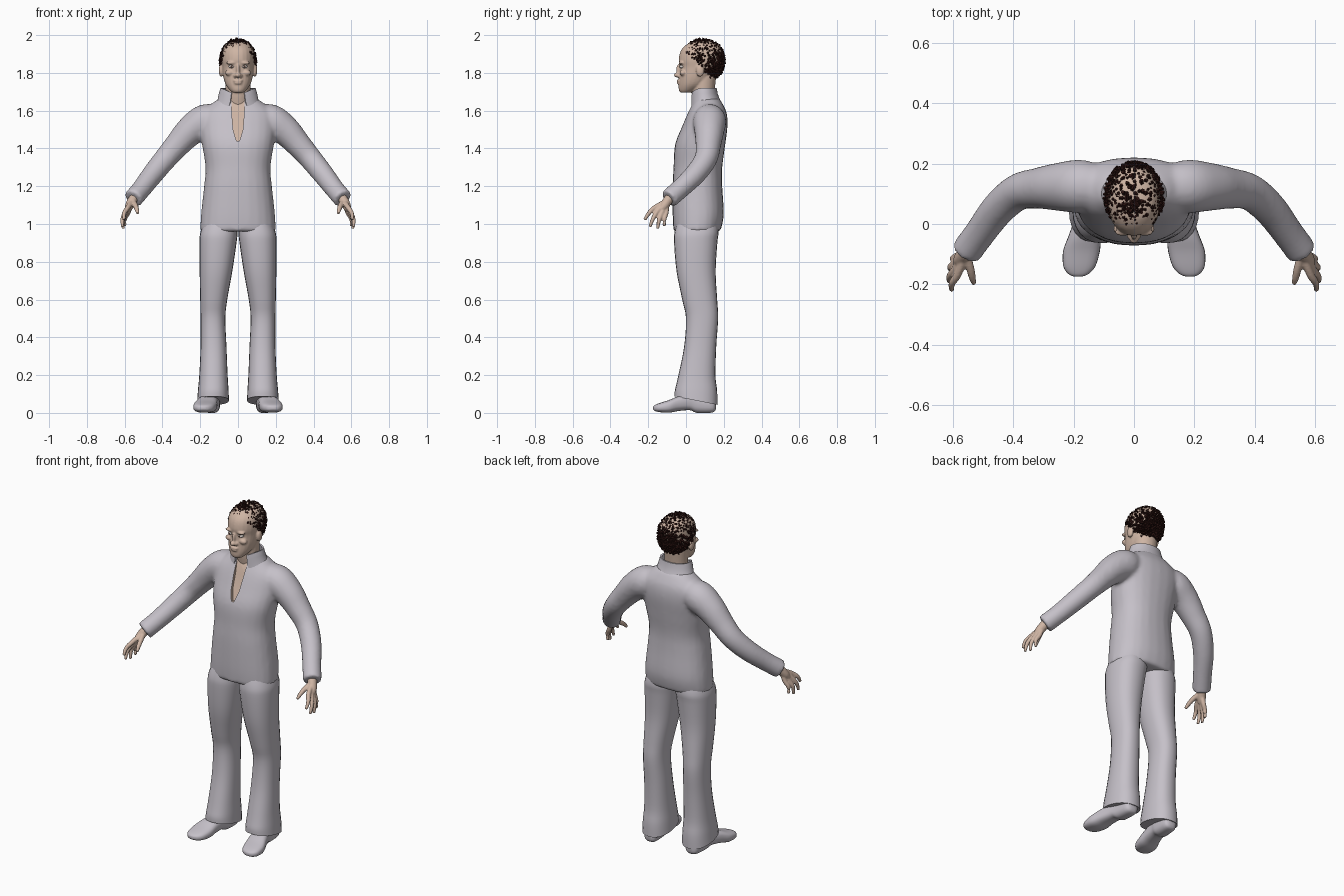
import bpy, bmesh, math, random
from mathutils import Vector, Matrix

if "Cube" in bpy.data.objects:
    bpy.data.objects.remove(bpy.data.objects["Cube"])

random.seed(4)


def material(name, rgb):
    m = bpy.data.materials.new(name)
    m.diffuse_color = (*rgb, 1)
    m.use_nodes = True
    m.node_tree.nodes["Principled BSDF"].inputs["Base Color"].default_value = m.diffuse_color
    return m


CLOTH = material("pale_grey_cloth", (0.56, 0.53, 0.58))
SKIN = material("skin", (0.62, 0.46, 0.37))
HAIR = material("dark_brown_hair", (0.022, 0.006, 0.005))
WHITE = material("eye_white", (0.65, 0.6, 0.57))
IRIS = material("iris_brown", (0.08, 0.04, 0.03))


def spline(rows, k=4):
    """Catmull-Rom interpolation of rows of numbers."""
    out = []
    for i in range(len(rows) - 1):
        a, b, c, d = rows[max(i - 1, 0)], rows[i], rows[i + 1], rows[min(i + 2, len(rows) - 1)]
        for j in range(k):
            t = j / k
            out.append([0.5 * (2 * q + (r - p) * t + (2 * p - 5 * q + 4 * r - s) * t * t
                               + (3 * q - p - 3 * r + s) * t ** 3)
                        for p, q, r, s in zip(a, b, c, d)])
    return out + [list(rows[-1])]


def loft(bm, rings, e=2.0, n=24):
    """Closed skin over superellipse rings (centre, U, V)."""
    power = lambda v: math.copysign(abs(v) ** (2 / e), v)
    loops = []
    for c, u, v in rings:
        loops.append([bm.verts.new(c + u * power(math.cos(math.tau * i / n))
                                   + v * power(math.sin(math.tau * i / n))) for i in range(n)])
    for a, b in zip(loops, loops[1:]):
        for i in range(n):
            bm.faces.new((a[i], a[(i + 1) % n], b[(i + 1) % n], b[i]))
    bm.faces.new(loops[0])
    bm.faces.new(loops[-1])


def column(bm, rows, e=2.0, s=1):
    """Upright loft from rows (z, x0, x1, y0, y1)."""
    loft(bm, [(Vector((s * (x0 + x1) / 2, (y0 + y1) / 2, z)), Vector(((x1 - x0) / 2, 0, 0)),
               Vector((0, (y1 - y0) / 2, 0))) for z, x0, x1, y0, y1 in spline(rows)], e)


def tube(bm, rows, s=1, n=20):
    """Round tube along rows (x, y, z, radius)."""
    rows = spline(rows)
    pts = [Vector((s * r[0], r[1], r[2])) for r in rows]
    rings = []
    for i, p in enumerate(pts):
        t = (pts[min(i + 1, len(pts) - 1)] - pts[max(i - 1, 0)]).normalized()
        u = t.cross(Vector((0, 0, 1))).normalized()
        rings.append((p, u * rows[i][3], t.cross(u) * rows[i][3]))
    loft(bm, rings, n=n)


def blob(bm, centre, radii, seg=20):
    bmesh.ops.create_uvsphere(bm, u_segments=seg, v_segments=seg // 2, radius=1,
                              matrix=Matrix.Translation(centre) @ Matrix.Diagonal((*radii, 1)))


def finish(bm, name, mats, voxel=0, smooth=0, cutter=None, thick=0, angle=50):
    bmesh.ops.recalc_face_normals(bm, faces=bm.faces[:])
    me = bpy.data.meshes.new(name)
    bm.to_mesh(me)
    bm.free()
    for m in mats:
        me.materials.append(m)
    ob = bpy.data.objects.new(name, me)
    bpy.context.collection.objects.link(ob)
    if voxel:
        m = ob.modifiers.new("merge", 'REMESH')
        m.mode, m.voxel_size, m.use_smooth_shade = 'VOXEL', voxel, True
    if smooth:
        m = ob.modifiers.new("soften", 'SMOOTH')
        m.factor, m.iterations = 0.5, smooth
    if cutter:
        m = ob.modifiers.new("opening", 'BOOLEAN')
        m.object, m.operation, m.solver = cutter, 'DIFFERENCE', 'EXACT'
    if thick:
        m = ob.modifiers.new("cloth", 'SOLIDIFY')
        m.thickness, m.offset = thick, 0
    bpy.ops.object.select_all(action='DESELECT')
    ob.select_set(True)
    bpy.context.view_layer.objects.active = ob
    bpy.ops.object.convert(target='MESH')
    if angle:
        bpy.ops.object.shade_smooth_by_angle(angle=math.radians(angle))
    return ob


# Neck opening cutter, its back face showing the chest
bm = bmesh.new()
front, back = [], []
half = [(1.44, 0.008, -0.036), (1.5, 0.026, -0.010), (1.58, 0.032, 0.024), (1.74, 0.04, 0.07)]
for x_sign, part in ((1, half), (-1, half[::-1])):
    for z, w, y in part:
        front.append(bm.verts.new((x_sign * w, -0.25, z)))
        back.append(bm.verts.new((x_sign * w, y, z)))
for a, b in ((i, (i + 1) % 8) for i in range(8)):
    bm.faces.new((front[a], front[b], back[b], back[a]))
bm.faces.new(front)
for i in range(3):
    bm.faces.new((back[i], back[i + 1], back[6 - i], back[7 - i]))
for f in bm.faces:
    f.material_index = 1
opening = finish(bm, "neck_opening_cutter", [CLOTH, SKIN], angle=0)
opening.hide_render = True

# Shirt: torso and sleeves merged
bm = bmesh.new()
torso = [(0.96, 0.2, -0.066, 0.182), (1.05, 0.196, -0.071, 0.2), (1.2, 0.18, -0.071, 0.192),
         (1.3, 0.172, -0.066, 0.192), (1.42, 0.19, -0.058, 0.208), (1.52, 0.2, -0.02, 0.22),
         (1.59, 0.19, 0.01, 0.215), (1.64, 0.135, 0.035, 0.192), (1.665, 0.098, 0.042, 0.175)]
column(bm, [(z, -w, w, a, b) for z, w, a, b in torso], 2.3)
for s in (1, -1):
    tube(bm, [(0.08, 0.125, 1.57, 0.06), (0.17, 0.125, 1.548, 0.088), (0.25, 0.123, 1.495, 0.08),
              (0.32, 0.118, 1.42, 0.068), (0.385, 0.105, 1.345, 0.061), (0.45, 0.05, 1.265, 0.057),
              (0.51, -0.03, 1.187, 0.052), (0.556, -0.092, 1.133, 0.052)], s)
finish(bm, "shirt", [CLOTH, SKIN], 0.011, 6, opening)
bpy.data.objects.remove(opening)

# Standing collar, open at the front
bm = bmesh.new()
rows = []
for z, rx, cy, ry in [(1.625, 0.125, 0.11, 0.082), (1.655, 0.104, 0.102, 0.074),
                      (1.69, 0.097, 0.096, 0.067), (1.718, 0.089, 0.095, 0.064)]:
    row = []
    for i in range(33):
        a = 0.38 + (math.tau - 0.76) * i / 32
        drop = 0.3 * (z - 1.625) * max(0, math.cos(a)) ** 3
        row.append(bm.verts.new((rx * math.sin(a), cy - ry * math.cos(a), z - drop)))
    rows.append(row)
for a, b in zip(rows, rows[1:]):
    for i in range(32):
        bm.faces.new((a[i], a[i + 1], b[i + 1], b[i]))
finish(bm, "collar", [CLOTH], thick=0.009)

# Flared trousers
for s, side in ((1, "left"), (-1, "right")):
    bm = bmesh.new()
    column(bm, [(0.07, 0.048, 0.216, -0.06, 0.166), (0.12, 0.05, 0.212, -0.058, 0.165),
                (0.2, 0.055, 0.205, -0.04, 0.156), (0.35, 0.061, 0.198, -0.01, 0.16),
                (0.5, 0.067, 0.198, 0.0, 0.17), (0.6, 0.057, 0.2, -0.02, 0.165),
                (0.75, 0.03, 0.203, -0.05, 0.157), (0.9, 0.008, 0.204, -0.063, 0.166),
                (0.96, 0.002, 0.198, -0.06, 0.172), (1.03, 0.002, 0.17, -0.04, 0.16)], 2.3, s)
    for v in bm.verts:  # hem falls lower at the heel
        if v.co.z < 0.14:
            v.co.z -= (v.co.y - 0.03) * 0.2 * (0.14 - v.co.z) / 0.07
    finish(bm, side + "_trouser_leg", [CLOTH])

    # Shoes: rows (y, x centre, half width, bottom, top)
    bm = bmesh.new()
    shoe = [(0.158, 0.136, 0.018, 0.02, 0.06), (0.14, 0.137, 0.04, 0.002, 0.085),
            (0.06, 0.142, 0.045, 0.0, 0.1), (0.02, 0.15, 0.046, 0.014, 0.1),
            (-0.04, 0.163, 0.054, 0.01, 0.088), (-0.09, 0.174, 0.061, 0.001, 0.068),
            (-0.14, 0.181, 0.053, 0.004, 0.052), (-0.165, 0.184, 0.034, 0.01, 0.042),
            (-0.174, 0.185, 0.014, 0.018, 0.034)]
    loft(bm, [(Vector((s * x, y, (a + b) / 2)), Vector((w, 0, 0)), Vector((0, 0, (b - a) / 2)))
              for y, x, w, a, b in spline(shoe)], 2.7)
    finish(bm, side + "_shoe", [CLOTH])

    # Hands: palm, four curled fingers and thumb
    bm = bmesh.new()
    tube(bm, [(0.535, -0.065, 1.16, 0.026), (0.556, -0.092, 1.13, 0.026),
              (0.574, -0.115, 1.097, 0.024), (0.583, -0.13, 1.075, 0.017)], s, 12)
    for knuckle, tip in [((0.583, -0.165, 1.087), (0.604, -0.219, 1.022)),
                         ((0.590, -0.147, 1.072), (0.612, -0.191, 0.985)),
                         ((0.589, -0.127, 1.062), (0.608, -0.150, 0.975)),
                         ((0.581, -0.105, 1.062), (0.599, -0.115, 0.988))]:
        k, t = Vector(knuckle), Vector(tip)
        mid = (k + t) / 2 + Vector((0.009, -0.004, 0.003))
        tube(bm, [(0.56, -0.1, 1.122, 0.014), (*k, 0.0135), (*mid, 0.0115), (*t, 0.008)], s, 10)
    tube(bm, [(0.557, -0.1, 1.12, 0.016), (0.543, -0.145, 1.098, 0.014),
              (0.536, -0.175, 1.078, 0.012), (0.53, -0.198, 1.055, 0.008)], s, 10)
    finish(bm, side + "_hand", [SKIN], 0.0045, 2)

# Head: skull, neck, ears and features merged
bm = bmesh.new()
head = [(1.695, 0.028, -0.03, 0.02), (1.71, 0.045, -0.038, 0.06), (1.74, 0.066, -0.039, 0.11),
        (1.78, 0.078, -0.036, 0.14), (1.83, 0.084, -0.033, 0.175), (1.87, 0.088, -0.039, 0.19),
        (1.92, 0.084, -0.026, 0.192), (1.955, 0.062, 0.01, 0.165), (1.968, 0.03, 0.05, 0.125)]
column(bm, [(z, -w, w, a, b) for z, w, a, b in head], 2.1)
column(bm, [(1.58, -0.06, 0.06, 0.05, 0.16), (1.65, -0.066, 0.066, 0.036, 0.155),
            (1.7, -0.066, 0.066, 0.03, 0.152), (1.78, -0.066, 0.066, 0.03, 0.16)])
blob(bm, (0, -0.044, 1.788), (0.017, 0.021, 0.013))
blob(bm, (0, -0.038, 1.815), (0.010, 0.014, 0.032))
blob(bm, (0, -0.037, 1.759), (0.026, 0.012, 0.007))
blob(bm, (0, -0.037, 1.746), (0.022, 0.012, 0.007))
for s in (1, -1):
    blob(bm, (s * 0.014, -0.036, 1.785), (0.011, 0.014, 0.010))
    blob(bm, (s * 0.036, -0.026, 1.853), (0.028, 0.014, 0.009))
    blob(bm, (s * 0.045, -0.016, 1.80), (0.024, 0.018, 0.016))
    blob(bm, (s * 0.09, 0.075, 1.812), (0.012, 0.022, 0.033))
finish(bm, "head", [SKIN], 0.005, 3)

# Eyes with a painted iris cap
for s, side in ((1, "left"), (-1, "right")):
    bm = bmesh.new()
    centre = Vector((s * 0.034, -0.019, 1.833))
    blob(bm, centre, (0.016, 0.017, 0.009))
    for f in bm.faces:
        d = f.calc_center_median() - centre
        f.material_index = int(d.y < 0 and math.hypot(d.x, d.z) < 0.0062)
    finish(bm, side + "_eye", [WHITE, IRIS])

# Hair: spiky tufts scattered over the scalp, leaving small gaps
bm = bmesh.new()
centre, radii = Vector((0, 0.09, 1.865)), Vector((0.088, 0.108, 0.107))
count = 900
for i in range(count):
    h = 1 - 2 * (i + 0.5) / count
    a, r = i * 2.39996, math.sqrt(1 - h * h)
    d = Vector((r * math.cos(a), r * math.sin(a), h))
    p = centre + Vector(d[k] * radii[k] for k in range(3))
    line = 1.9 - max(0, p.y - 0.005) * 1.0 + 0.012 * random.random()
    crown = abs(p.x) < 0.045 and 0.07 < p.y < 0.14 and p.z > 1.95
    side_gap = abs(p.x) > 0.05 and 0.09 < p.y < 0.17 and 1.83 < p.z < 1.92
    if p.z < max(line, 1.765) or random.random() < (0.6 if crown else 0.5 if side_gap else 0.08):
        continue
    lean = Vector(random.uniform(-0.7, 0.7) for _ in range(3))
    axis = (Vector(d[k] / radii[k] for k in range(3)).normalized() + lean).normalized()
    turn = axis.to_track_quat('Z', 'Y').to_matrix().to_4x4()
    bmesh.ops.create_cone(bm, cap_ends=True, segments=5, radius1=random.uniform(0.008, 0.012),
                          radius2=random.uniform(0.003, 0.007), depth=random.uniform(0.022, 0.034),
                          matrix=Matrix.Translation(p) @ turn)
finish(bm, "hair", [HAIR], angle=0)
